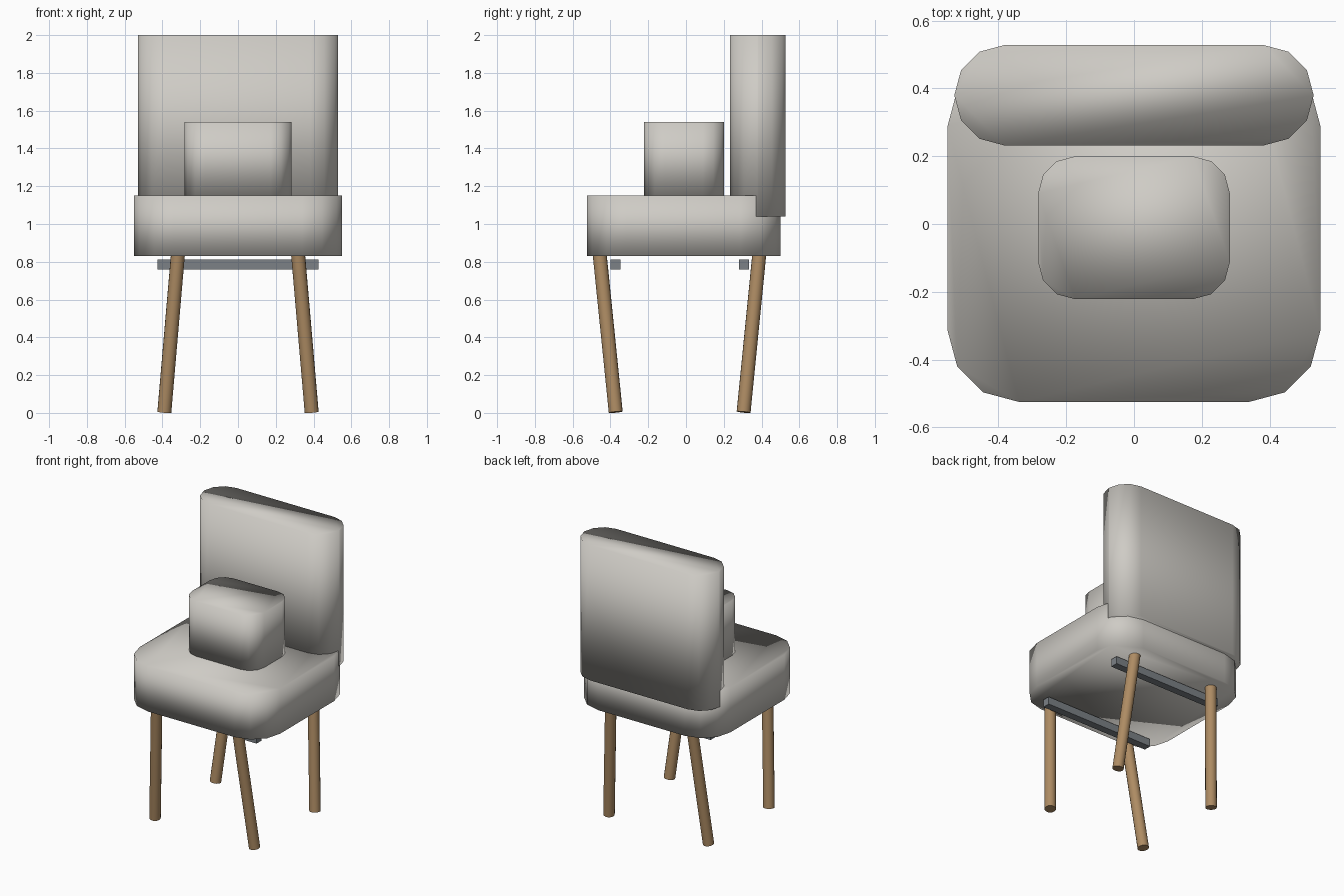
import bpy, bmesh, math
from mathutils import Vector

if "Cube" in bpy.data.objects:
    bpy.data.objects.remove(bpy.data.objects["Cube"], do_unlink=True)


def material(name, rgb):
    mat = bpy.data.materials.new(name)
    mat.use_nodes = True
    mat.diffuse_color = (*rgb, 1)
    mat.node_tree.nodes["Principled BSDF"].inputs["Base Color"].default_value = (*rgb, 1)
    return mat


FABRIC = material("pale grey fabric", (0.62, 0.60, 0.56))
WOOD = material("oak wood", (0.42, 0.26, 0.125))
METAL = material("blue grey metal", (0.20, 0.22, 0.24))


def add_object(name, bm, mat):
    bmesh.ops.recalc_face_normals(bm, faces=bm.faces)
    mesh = bpy.data.meshes.new(name)
    bm.to_mesh(mesh)
    bm.free()
    mesh.materials.append(mat)
    obj = bpy.data.objects.new(name, mesh)
    bpy.context.collection.objects.link(obj)
    return obj


def cushion(name, half_width, y0, y1, z0, z1, radius, steps=3):
    """Upright prism over a rounded rectangle, softly shaded all over."""
    bm = bmesh.new()
    mid, half_depth = (y0 + y1) / 2, (y1 - y0) / 2
    outline = []
    for corner, (sx, sy) in enumerate([(1, 1), (-1, 1), (-1, -1), (1, -1)]):
        for i in range(steps + 1):
            a = math.pi / 2 * (corner + i / steps)
            outline.append(bm.verts.new((
                sx * (half_width - radius) + radius * math.cos(a),
                mid + sy * (half_depth - radius) + radius * math.sin(a), z0)))
    bmesh.ops.remove_doubles(bm, verts=outline, dist=0.001)
    base = bm.faces.new(list(bm.verts))
    top = bmesh.ops.extrude_face_region(bm, geom=[base], use_keep_orig=True)["geom"]
    bmesh.ops.translate(bm, vec=(0, 0, z1 - z0),
                        verts=[v for v in top if isinstance(v, bmesh.types.BMVert)])
    for f in bm.faces:
        f.smooth = True
    return add_object(name, bm, FABRIC)


def leg(name, foot, head, radius=0.037):
    """Round stick from foot to head."""
    foot, head = Vector(foot), Vector(head)
    axis = head - foot
    bm = bmesh.new()
    bmesh.ops.create_cone(bm, cap_ends=True, segments=16, radius1=radius,
                          radius2=radius, depth=axis.length)
    bm.transform(axis.to_track_quat("Z", "Y").to_matrix().to_4x4())
    bmesh.ops.translate(bm, vec=(foot + head) / 2, verts=bm.verts)
    obj = add_object(name, bm, WOOD)
    bpy.ops.object.select_all(action="DESELECT")
    obj.select_set(True)
    bpy.context.view_layer.objects.active = obj
    bpy.ops.object.shade_smooth_by_angle(angle=math.radians(40))


def bar(name, y, z, size=0.053, length=0.85):
    bm = bmesh.new()
    bmesh.ops.create_cube(bm, size=1)
    bmesh.ops.scale(bm, vec=(length, size, size), verts=bm.verts)
    bmesh.ops.translate(bm, vec=(0, y, z), verts=bm.verts)
    add_object(name, bm, METAL)


# Upholstery
cushion("seat", 0.55, -0.525, 0.50, 0.83, 1.15, 0.21)
cushion("backrest", 0.53, 0.232, 0.528, 1.04, 2.0, 0.147)
cushion("loose_cushion", 0.283, -0.222, 0.20, 1.15, 1.54, 0.11)

# Splayed legs: all feet lean outwards in width and inwards in depth
for side, sx in (("left", 1), ("right", -1)):
    leg("front_leg_" + side, (sx * 0.39, -0.372, 0.004), (sx * 0.318, -0.457, 0.84))
    leg("back_leg_" + side, (sx * 0.39, 0.305, 0.004), (sx * 0.318, 0.388, 0.84))

# Cross bars under the seat
bar("front_bar", -0.372, 0.785)
bar("back_bar", 0.306, 0.785)
